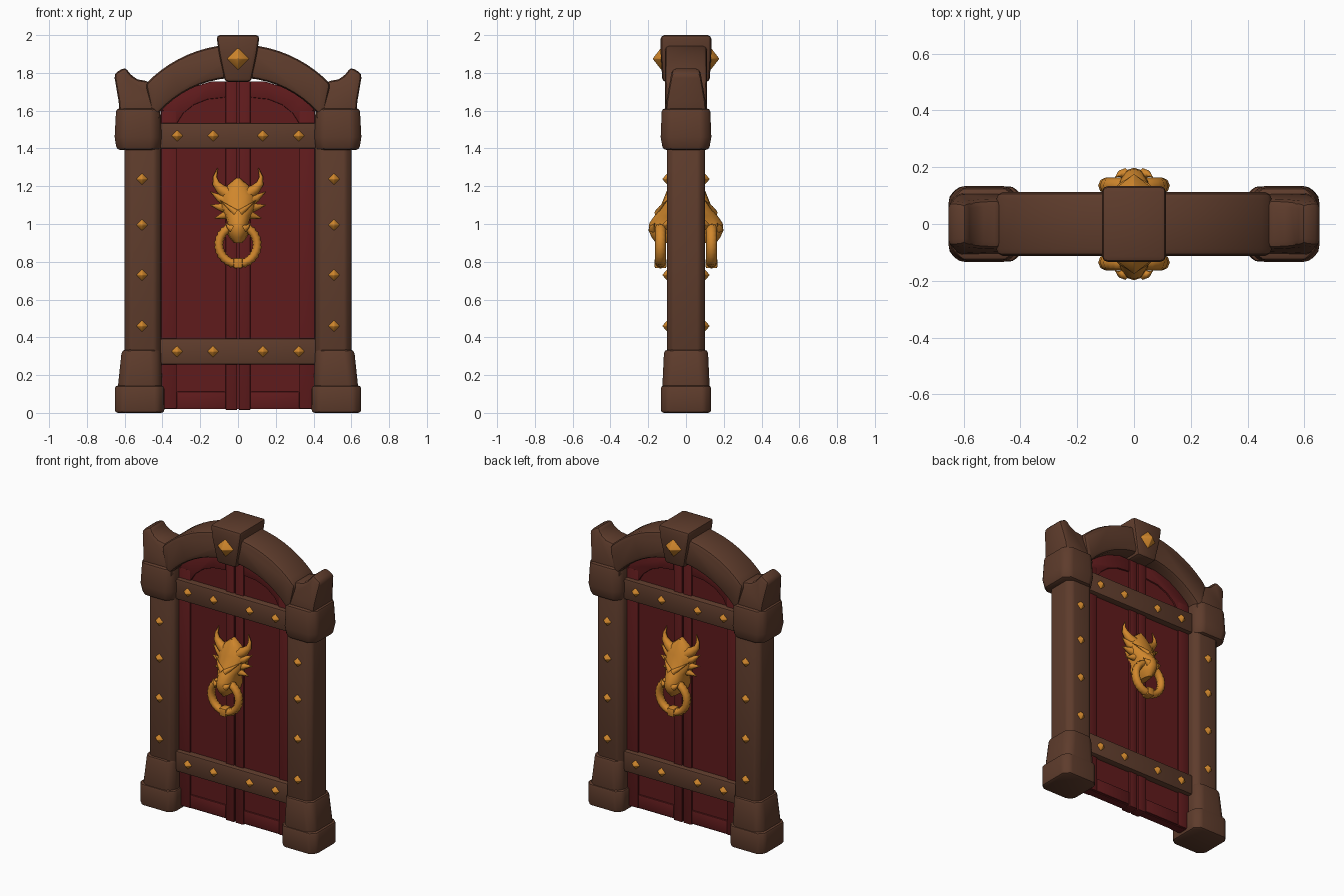
import bpy, bmesh, math
from mathutils import Vector, Matrix

cube = bpy.data.objects.get("Cube")
if cube:
    bpy.data.objects.remove(cube, do_unlink=True)


def material(name, rgb):
    m = bpy.data.materials.new(name)
    m.use_nodes = True
    m.diffuse_color = (*rgb, 1)
    bsdf = m.node_tree.nodes["Principled BSDF"]
    bsdf.inputs["Base Color"].default_value = (*rgb, 1)
    bsdf.inputs["Roughness"].default_value = 0.7
    return m


BROWN = material("brown_wood", (0.112, 0.045, 0.025))
RED = material("dark_red_wood", (0.118, 0.011, 0.012))
GOLD = material("gold_metal", (0.63, 0.24, 0.025))


def finish(name, bm, mat, mirror="", bevel=0.0, angle=35):
    """Bevel the hard edges, make the object, mirror it and shade it."""
    bmesh.ops.recalc_face_normals(bm, faces=bm.faces)
    if bevel:
        hard = [e for e in bm.edges if e.calc_face_angle(0) > math.radians(25)]
        bmesh.ops.bevel(bm, geom=hard, offset=bevel, segments=2, profile=0.5,
                        affect='EDGES', clamp_overlap=True)
    me = bpy.data.meshes.new(name)
    bm.to_mesh(me)
    bm.free()
    me.materials.append(mat)
    ob = bpy.data.objects.new(name, me)
    bpy.context.collection.objects.link(ob)
    bpy.ops.object.select_all(action='DESELECT')
    ob.select_set(True)
    bpy.context.view_layer.objects.active = ob
    bpy.ops.object.shade_smooth_by_angle(angle=math.radians(angle))
    if mirror:
        mod = ob.modifiers.new("mirror", 'MIRROR')
        mod.use_axis = ["x" in mirror, "y" in mirror, False]
        mod.use_mirror_merge = False
    return ob


def loft(bm, rings):
    """Skin a row of equal-length rings and cap both ends."""
    rows = [[bm.verts.new(p) for p in ring] for ring in rings]
    n = len(rows[0])
    for a, b in zip(rows, rows[1:]):
        for i in range(n):
            j = (i + 1) % n
            bm.faces.new((a[i], a[j], b[j], b[i]))
    bm.faces.new(rows[0])
    bm.faces.new(rows[-1][::-1])


def prism(name, outline, half, mat, mirror="", bevel=0.0, taper=None):
    """Extrude an x-z outline through y; taper(z) may thin it."""
    bm = bmesh.new()
    thin = taper or (lambda z: 0)
    loft(bm, [[(x, s * (half - thin(z)), z) for x, z in outline] for s in (-1, 1)])
    return finish(name, bm, mat, mirror, bevel)


def rect(x0, x1, z0, z1):
    return [(x0, z0), (x1, z0), (x1, z1), (x0, z1)]


def stack(name, levels, cut, bevel):
    """Block of stacked corner-cut rectangles (z, inner x, outer x, half depth)."""
    bm = bmesh.new()
    loft(bm, [[(a + cut, -d, z), (b - cut, -d, z), (b, cut - d, z), (b, d - cut, z),
               (b - cut, d, z), (a + cut, d, z), (a, d - cut, z), (a, cut - d, z)]
              for z, a, b, d in levels])
    return finish(name, bm, BROWN, "x", bevel)


# Frame posts, feet and capitals
stack("post", [(0.2, 0.408, 0.6, 0.1), (1.45, 0.408, 0.6, 0.1)], 0.03, 0.012)
stack("foot_block", [(0, 0.39, 0.652, 0.133), (0.145, 0.39, 0.652, 0.133)], 0.036, 0.016)
stack("foot_taper", [(0.1, 0.4, 0.64, 0.127), (0.335, 0.408, 0.615, 0.116)], 0.036, 0.02)
stack("capital", [(1.392, 0.412, 0.642, 0.122), (1.46, 0.405, 0.653, 0.134),
                  (1.612, 0.41, 0.645, 0.128)], 0.04, 0.018)

# Upswept corner horns above the capitals
prism("corner_horn", [(0.41, 1.55), (0.625, 1.55), (0.632, 1.65), (0.657, 1.795), (0.595, 1.832),
                      (0.57, 1.79), (0.53, 1.765), (0.47, 1.755), (0.42, 1.68)],
      0.112, BROWN, "x", 0.022, lambda z: 0.04 * max(0, (z - 1.6) / 0.23))


# Arch
def arc(radius, centre, reach, n=20):
    end = math.asin(reach / radius)
    angles = [end * (2 * i / n - 1) for i in range(n + 1)]
    return [(radius * math.sin(a), centre + radius * math.cos(a)) for a in angles]


prism("arch", arc(0.675, 1.276, 0.49) + arc(0.563, 1.212, 0.45)[::-1], 0.112, BROWN, "", 0.024)

# Keystone
prism("keystone", [(-0.07, 1.752), (0.07, 1.752), (0.1, 1.9), (0.115, 2.0),
                   (-0.115, 2.0), (-0.1, 1.9)], 0.134, BROWN, "", 0.02,
      lambda z: 0.06 * max(0, 1.9 - z))

# Door leaves: recessed slab, stiles, bottom rail and arched top rail
curve = [(0.408, 1.61), (0.34, 1.666), (0.25, 1.722), (0.14, 1.755)]
prism("door_panel", [(0, 0.02), (0.408, 0.02)] + curve + [(0, 1.755)], 0.026, RED, "x")
prism("outer_stile", rect(0.325, 0.408, 0.022, 1.6), 0.038, RED, "x", 0.006)
prism("inner_stile", rect(0.004, 0.066, 0.015, 1.755), 0.038, RED, "x", 0.006)
prism("bottom_rail", rect(0.066, 0.325, 0.025, 0.112), 0.036, RED, "x", 0.005)
prism("top_rail", curve + [(0.066, 1.755), (0.066, 1.67), (0.16, 1.66), (0.235, 1.63),
                           (0.29, 1.585), (0.325, 1.53)], 0.036, RED, "x", 0.005)

# Cross bands
for label, z in (("lower", 0.325), ("upper", 1.467)):
    prism(label + "_band", rect(-0.413, 0.413, z - 0.068, z + 0.068), 0.068, BROWN, "", 0.01)


# Pyramid studs
def stud(bm, x, y, z, r, h):
    m = Matrix.Translation((x, -y - h / 2, z)) @ Matrix.Rotation(math.pi / 2, 4, 'X')
    bmesh.ops.create_cone(bm, cap_ends=True, segments=4, radius1=r, radius2=0, depth=h, matrix=m)


bm = bmesh.new()
for z in (0.46, 0.73, 0.995, 1.238):
    stud(bm, 0.508, 0.094, z, 0.037, 0.034)
for z in (0.325, 1.467):
    for x in (0.132, 0.322):
        stud(bm, x, 0.062, z, 0.037, 0.034)
finish("studs", bm, GOLD, "xy", 0.004, 50)
bm = bmesh.new()
stud(bm, 0, 0.13, 1.875, 0.062, 0.048)
finish("keystone_gem", bm, GOLD, "y", 0.004, 30)

# Beast head knocker: (height, half width, reach)
half = [(1, 0), (1, 0.45), (0.85, 0.75), (0.45, 0.95)]
section = half + [(0, 1)] + [(-x, y) for x, y in half[::-1]]
bm = bmesh.new()
loft(bm, [[(w * x, -0.025 - (d - 0.025) * y, z) for x, y in section] for z, w, d in (
    (1.243, 0.01, 0.07), (1.205, 0.055, 0.09), (1.15, 0.088, 0.112), (1.09, 0.092, 0.136),
    (1.045, 0.068, 0.166), (1.005, 0.056, 0.194), (0.965, 0.06, 0.198), (0.93, 0.048, 0.182),
    (0.9, 0.022, 0.16))])
finish("beast_head", bm, GOLD, "y", angle=45)


# Horns, brows and cheek spikes
def spike(bm, points, thick, sides=8):
    pts = [Vector(p) for p in points]
    rings = []
    for i, p in enumerate(pts):
        t = pts[min(i + 1, len(pts) - 1)] - pts[max(i - 1, 0)]
        n = Vector((t.z, 0, -t.x)).normalized()
        r = thick * (1 - 0.95 * i / (len(pts) - 1))
        turns = [math.tau * k / sides for k in range(sides)]
        rings.append([p + r * (math.cos(a) * n + math.sin(a) * Vector((0, 1, 0))) for a in turns])
    loft(bm, rings)


bm = bmesh.new()
spike(bm, [(0.055, -0.06, 1.16), (0.092, -0.058, 1.185), (0.117, -0.055, 1.215),
           (0.122, -0.05, 1.25), (0.108, -0.045, 1.295)], 0.036)
spike(bm, [(0.055, -0.07, 1.12), (0.1, -0.062, 1.138), (0.145, -0.055, 1.17)], 0.036)
spike(bm, [(0.055, -0.075, 1.085), (0.1, -0.068, 1.09), (0.147, -0.06, 1.1)], 0.034)
spike(bm, [(0.035, -0.08, 1.055), (0.08, -0.075, 1.043), (0.125, -0.065, 1.03)], 0.034)
spike(bm, [(0.012, -0.15, 1.06), (0.05, -0.134, 1.09), (0.095, -0.1, 1.125)], 0.018)
spike(bm, [(0.03, -0.175, 0.975), (0.05, -0.178, 0.985), (0.066, -0.165, 1.005)], 0.022)
finish("head_spikes", bm, GOLD, "xy", angle=55)

# Ring with a rough edge, and its clasp
bm = bmesh.new()
steps, sides = 56, 8
grid = []
for i in range(steps):
    a = math.tau * i / steps
    row = []
    for k in range(sides):
        b = math.tau * k / sides
        r = 0.101 + (0.02 + 0.006 * (i % 2)) * math.cos(b)
        row.append(bm.verts.new((r * math.sin(a), -0.135 + 0.028 * math.sin(b),
                                 0.89 + r * math.cos(a))))
    grid.append(row)
for i in range(steps):
    a, b = grid[i], grid[(i + 1) % steps]
    for k in range(sides):
        j = (k + 1) % sides
        bm.faces.new((a[k], a[j], b[j], b[k]))
finish("knocker_ring", bm, GOLD, "y", angle=75)
bm = bmesh.new()
loft(bm, [[(x, y, z) for x, z in rect(-0.024, 0.024, 0.766, 0.82)] for y in (-0.166, -0.104)])
finish("ring_clasp", bm, GOLD, "y", 0.008)
